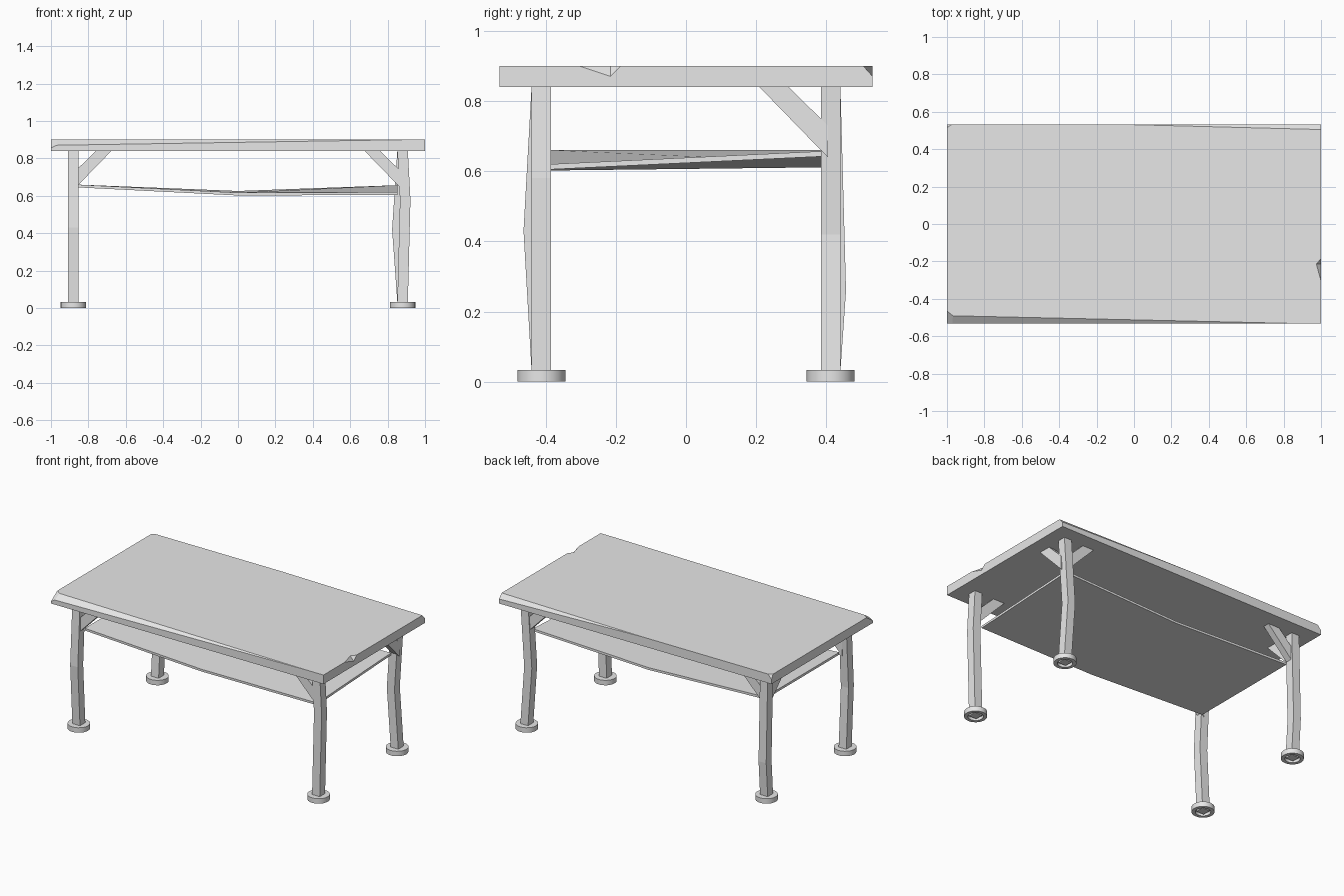
import bpy, bmesh
from mathutils import Vector as V

cube = bpy.data.objects.get("Cube")
if cube:
    bpy.data.objects.remove(cube, do_unlink=True)

GREY = (0.8, 0.8, 0.8, 1.0)
mat = bpy.data.materials.new("pale_grey")
mat.use_nodes = True
mat.diffuse_color = GREY
mat.node_tree.nodes["Principled BSDF"].inputs["Base Color"].default_value = GREY

LEG_X, LEG_Y, HALF = 0.88, 0.412, 0.028
TOP_Z, UNDER_Z = 0.90, 0.84


def finish(bm, name):
    bmesh.ops.recalc_face_normals(bm, faces=bm.faces)
    mesh = bpy.data.meshes.new(name)
    bm.to_mesh(mesh)
    bm.free()
    mesh.materials.append(mat)
    ob = bpy.data.objects.new(name, mesh)
    bpy.context.collection.objects.link(ob)
    return ob


def activate(ob):
    bpy.ops.object.select_all(action='DESELECT')
    ob.select_set(True)
    bpy.context.view_layer.objects.active = ob


def chip(bm, a, b, c):
    """Slice away everything beyond the plane through three points."""
    a, b, c = V(a), V(b), V(c)
    n = (b - a).cross(c - a).normalized()
    if n.dot(a - V((0, 0, 0.87))) < 0:
        n = -n
    cut = bmesh.ops.bisect_plane(bm, geom=bm.verts[:] + bm.edges[:] + bm.faces[:],
                                 plane_co=a, plane_no=n, clear_outer=True)
    edges = [e for e in cut["geom_cut"] if isinstance(e, bmesh.types.BMEdge)]
    bmesh.ops.edgeloop_fill(bm, edges=edges)


# Worn tabletop: a slab with split edges and chipped corners
bm = bmesh.new()
bmesh.ops.create_cube(bm, size=1)
for v in bm.verts:
    v.co = (v.co.x * 2, v.co.y * 1.064, 0.87 + v.co.z * (TOP_Z - UNDER_Z))
chip(bm, (-1, -0.49, TOP_Z), (-1, -0.532, 0.87), (0.88, -0.532, TOP_Z))
chip(bm, (1, 0.505, TOP_Z), (1, 0.532, 0.87), (-0.05, 0.532, TOP_Z))
chip(bm, (-1, -0.465, TOP_Z), (-0.97, -0.489, TOP_Z), (-1, -0.51, 0.87))
chip(bm, (-1, 0.515, TOP_Z), (-0.975, 0.532, TOP_Z), (-1, 0.532, 0.87))
tabletop = finish(bm, "tabletop")

# V-shaped nick in the end of the tabletop
p, q = V((1, -0.215, 0.87)), V((0.975, -0.215, TOP_Z))
mid = (p + q) / 2
corners = [p * 2 - q, q * 2 - p]
corners += [mid + (V((1, y, TOP_Z)) - mid) * 2 for y in (-0.305, -0.185)]
bm = bmesh.new()
bmesh.ops.convex_hull(bm, input=[bm.verts.new(c) for c in corners])
cutter = finish(bm, "nick_cutter")
cutter.hide_render = True
mod = tabletop.modifiers.new("nick", 'BOOLEAN')
mod.operation, mod.object, mod.solver = 'DIFFERENCE', cutter, 'EXACT'
activate(tabletop)
bpy.ops.object.modifier_apply(modifier="nick")
bpy.data.objects.remove(cutter, do_unlink=True)


# Sagging, twisted shelf
bm = bmesh.new()
heights = {-1: (0.66, 0.66), 0: (0.617, 0.626), 1: (0.62, 0.657)}
rows = [[bm.verts.new((sx * 0.853, sy * 0.388, z)) for sy, z in zip((-1, 1), zs)]
        for sx, zs in heights.items()]
for r, s in zip(rows, rows[1:]):
    bm.faces.new((r[0], s[0], s[1], r[1]))
shelf = finish(bm, "shelf")
if shelf.data.polygons[0].normal.z < 0:
    shelf.data.flip_normals()
solid = shelf.modifiers.new("thickness", 'SOLIDIFY')
solid.thickness, solid.offset = 0.015, -1


def leg(name, x, y, bow, bow_z):
    """Square post kinked sideways at one height."""
    bm = bmesh.new()
    rings = []
    for z, k in ((0.006, 0), (0.03, 0), (bow_z, 1), (UNDER_Z + 0.002, 0)):
        cx, cy = x + bow[0] * k, y + bow[1] * k
        rings.append([bm.verts.new((cx + i * HALF, cy + j * HALF, z))
                      for i, j in ((-1, -1), (1, -1), (1, 1), (-1, 1))])
    for a, b in zip(rings, rings[1:]):
        for i in range(4):
            bm.faces.new((a[i], a[i - 1], b[i - 1], b[i]))
    bm.faces.new(rings[0])
    bm.faces.new(rings[-1])
    finish(bm, name)


def foot(name, x, y):
    """Round foot, hollowed underneath."""
    bm = bmesh.new()
    profile = ((0.0, 0.033), (0.068, 0.033), (0.068, 0), (0.046, 0), (0.046, 0.02), (0, 0.02))
    vs = [bm.verts.new((r, 0, z)) for r, z in profile]
    es = [bm.edges.new(e) for e in zip(vs, vs[1:])]
    bmesh.ops.spin(bm, geom=vs + es, cent=(0, 0, 0), axis=(0, 0, 1),
                   angle=6.2831853, steps=24, use_duplicate=False)
    bmesh.ops.remove_doubles(bm, verts=bm.verts, dist=0.0005)
    ob = finish(bm, name)
    ob.location = (x, y, 0)
    activate(ob)
    bpy.ops.object.shade_smooth_by_angle()


def brace(name, x, y, direction):
    """Diagonal strut from the post up to the tabletop."""
    d = V(direction)
    side = V((-d.y, d.x, 0)) * 0.022
    profile = ((-0.02, 0.64), (0, 0.66), (0.175, UNDER_Z), (0.092, UNDER_Z),
               (0, 0.75), (-0.02, 0.73))
    base = V((x, y, 0)) + d * HALF
    bm = bmesh.new()
    face = bm.faces.new([bm.verts.new(base + d * t + V((0, 0, z)) - side) for t, z in profile])
    ext = bmesh.ops.extrude_face_region(bm, geom=[face])
    bmesh.ops.translate(bm, vec=side * 2,
                        verts=[v for v in ext["geom"] if isinstance(v, bmesh.types.BMVert)])
    finish(bm, name)


# Legs, each with its own kink, plus feet and braces
kinks = {("front", "right"): ((0, -0.023), 0.43), ("front", "left"): ((0.014, 0), 0.58),
         ("back", "right"): ((0, 0.016), 0.26), ("back", "left"): ((-0.028, 0), 0.42)}
for (depth, side), (bow, bow_z) in kinks.items():
    sx = 1 if side == "left" else -1
    sy = 1 if depth == "back" else -1
    x, y, tag = sx * LEG_X, sy * LEG_Y, f"{depth}_{side}"
    leg(tag + "_leg", x, y, bow, bow_z)
    foot(tag + "_foot", x, y)
    brace(tag + "_long_brace", x, y, (-sx, 0, 0))
    if depth == "back":
        brace(tag + "_cross_brace", x, y, (0, -sy, 0))
